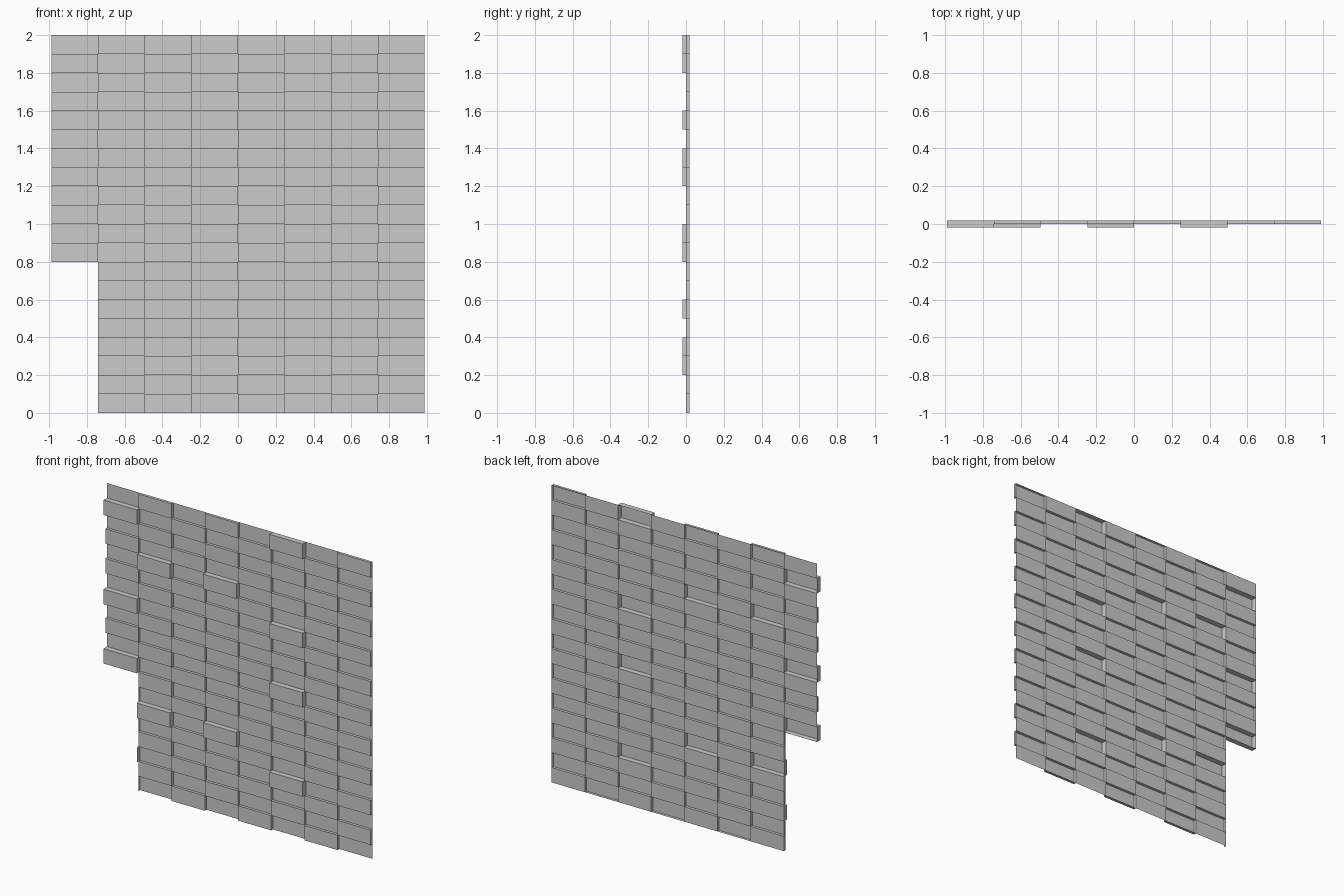
import bpy, bmesh

if "Cube" in bpy.data.objects:
    bpy.data.objects.remove(bpy.data.objects["Cube"])

COLS, ROWS = 8, 20
HALF_W, ROW_H, STEP = 0.988, 0.1, 0.0185
COL_W = 2 * HALF_W / COLS
# bricks (row from top, column) pushed out twice as far
PROUD = {(1, 0), (7, 0), (11, 0), (17, 0), (4, 1), (14, 1), (4, 3), (14, 3),
         (0, 5), (6, 5), (10, 5), (16, 5)}


def level(r, c):
    """Checkerboard relief: 0 = flush, 1 = raised, 2 = proud."""
    if (r + c) % 2 == 0:
        return 0
    return 2 if (r, c) in PROUD else 1


bm = bmesh.new()


def quad(pts):
    bm.faces.new([bm.verts.new(p) for p in pts])


for r in range(ROWS):
    for c in range(COLS):
        x0 = -HALF_W + c * COL_W
        x1 = x0 + COL_W
        z1 = 2 - r * ROW_H
        z0 = z1 - ROW_H
        n = level(r, c)
        back, front = STEP, STEP - n * STEP
        notch = c == 0 and r >= 12
        ring = [(x0, z0), (x1, z0), (x1, z1), (x0, z1)]
        # brick face
        if not notch:
            quad([(x, front, z) for x, z in ring])
        # brick sides, open at the back; the notch keeps only the shared edge
        if n:
            for i in range(4):
                if notch and i != 1:
                    continue
                (xa, za), (xb, zb) = ring[i], ring[(i + 1) % 4]
                quad([(xa, front, za), (xa, back, za),
                      (xb, back, zb), (xb, front, zb)])

bmesh.ops.remove_doubles(bm, verts=bm.verts[:], dist=1e-4)
mesh = bpy.data.meshes.new("brick_wall_panel")
bm.to_mesh(mesh)
bm.free()
wall = bpy.data.objects.new("brick_wall_panel", mesh)
bpy.context.collection.objects.link(wall)
